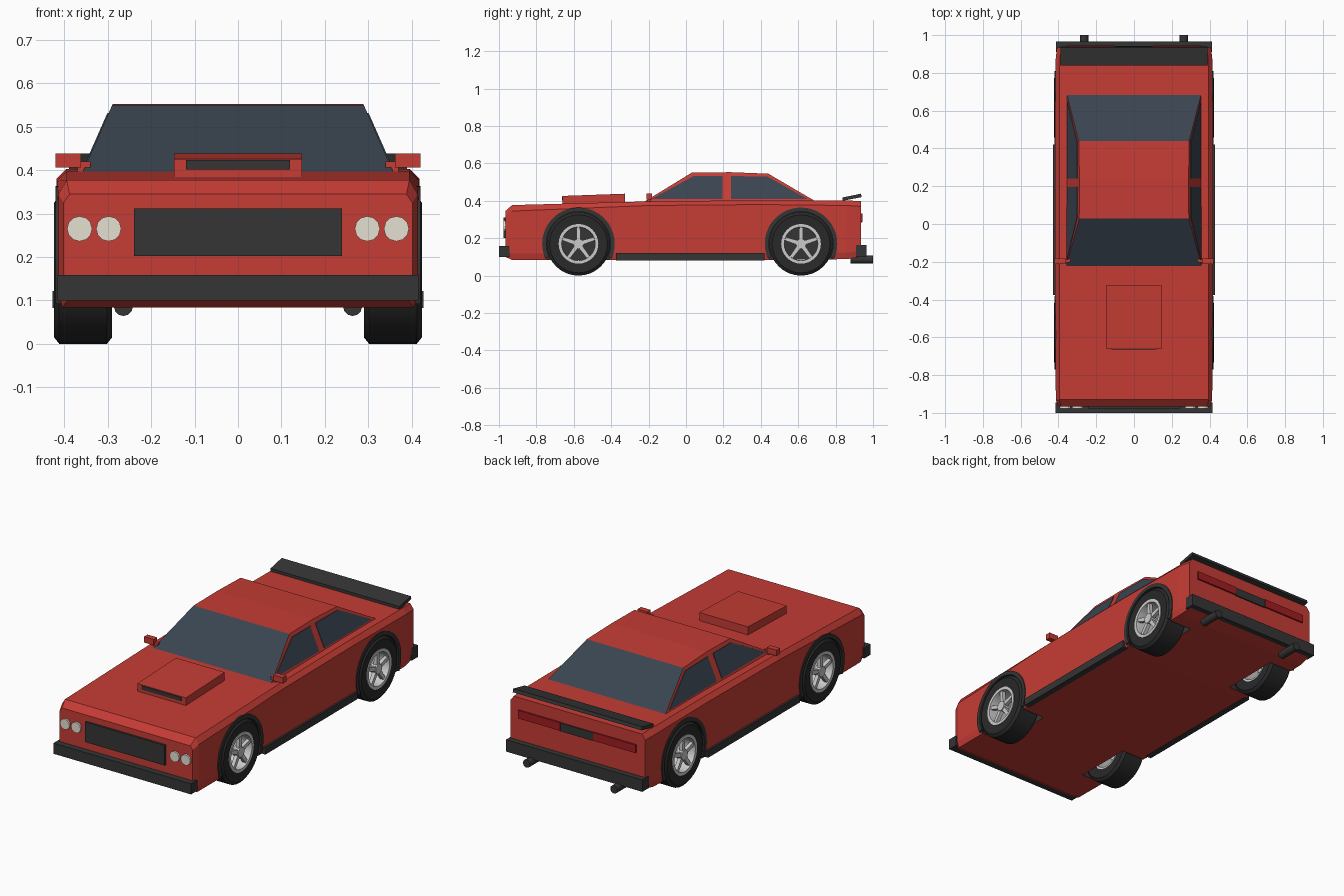
import bpy, bmesh, math
from mathutils import Matrix, Vector

if "Cube" in bpy.data.objects:
    bpy.data.objects.remove(bpy.data.objects["Cube"])


def material(name, rgb):
    m = bpy.data.materials.new(name)
    m.diffuse_color = (*rgb, 1)
    m.use_nodes = True
    m.node_tree.nodes["Principled BSDF"].inputs["Base Color"].default_value = m.diffuse_color
    return m


RED = material("red_paint", (0.56, 0.045, 0.035))
DARK = material("dark_trim", (0.035, 0.035, 0.035))
TYRE = material("rubber", (0.022, 0.022, 0.022))
GLASS = material("tinted_glass", (0.042, 0.058, 0.08))
LAMP = material("lamp_lens", (0.78, 0.75, 0.64))
TAIL = material("tail_lens", (0.36, 0.012, 0.015))
METAL = material("bright_metal", (0.6, 0.6, 0.6))


def finish(name, bm, *mats):
    bmesh.ops.recalc_face_normals(bm, faces=bm.faces)
    me = bpy.data.meshes.new(name)
    bm.to_mesh(me)
    bm.free()
    ob = bpy.data.objects.new(name, me)
    bpy.context.collection.objects.link(ob)
    for m in mats:
        me.materials.append(m)
    return ob


def smooth(ob):
    bpy.ops.object.select_all(action='DESELECT')
    ob.select_set(True)
    bpy.context.view_layer.objects.active = ob
    bpy.ops.object.shade_smooth_by_angle(angle=math.radians(35))


def loft(name, rings, mat, caps=True, closed=False):
    bm = bmesh.new()
    vs = [[bm.verts.new(p) for p in r] for r in rings]
    n = len(vs[0])
    pairs = list(zip(vs, vs[1:])) + ([(vs[-1], vs[0])] if closed else [])
    for a, b in pairs:
        for i in range(n):
            j = (i + 1) % n
            bm.faces.new((a[i], a[j], b[j], b[i]))
    if caps and not closed:
        bm.faces.new(vs[0])
        bm.faces.new(vs[-1])
    return finish(name, bm, mat)


def box(name, x, y, z, mat):
    rings = [[(x[0], yy, z[0]), (x[1], yy, z[0]), (x[1], yy, z[1]), (x[0], yy, z[1])] for yy in y]
    return loft(name, rings, mat)


def extrude_x(name, x0, x1, profile, mat):
    return loft(name, [[(x, y, z) for y, z in profile] for x in (x0, x1)], mat)


def cylinder(name, loc, r, depth, axis, n, mat):
    bm = bmesh.new()
    rot = Vector((0, 0, 1)).rotation_difference(Vector(axis)).to_matrix().to_4x4()
    bmesh.ops.create_cone(bm, cap_ends=True, segments=n, radius1=r, radius2=r, depth=depth,
                          matrix=Matrix.Translation(loc) @ rot)
    return finish(name, bm, mat)


def lathe(name, profile, cy, cz, n, mat, a0=0, a1=360):
    # sweep an (x, radius) section round the wheel axis
    full = a1 - a0 == 360
    rings = []
    for i in range(n if full else n + 1):
        a = math.radians(a0 + (a1 - a0) * i / n)
        rings.append([(x, cy + r * math.cos(a), cz + r * math.sin(a)) for x, r in profile])
    ob = loft(name, rings, mat, closed=full)
    smooth(ob)
    return ob


# lower body: y, bottom / side / top half widths, bottom / shoulder / top heights
sections = [(-0.966, 0.393, 0.402, 0.388, 0.10, 0.325, 0.345),
            (-0.93, 0.405, 0.414, 0.395, 0.084, 0.345, 0.377),
            (-0.2, 0.41, 0.418, 0.395, 0.084, 0.375, 0.397),
            (0.4, 0.41, 0.418, 0.395, 0.084, 0.38, 0.403),
            (0.86, 0.408, 0.416, 0.393, 0.088, 0.375, 0.402),
            (0.935, 0.40, 0.408, 0.387, 0.10, 0.37, 0.398)]
rings = []
for y, wb, ws, wt, zb, zs, zt in sections:
    half = [(wb, zb), (ws, zb + 0.035), (ws, zs), (wt, zt)]
    rings.append([(w, y, z) for w, z in half] + [(-w, y, z) for w, z in reversed(half)])
body = loft("body", rings, RED)

# wheel wells cut from the body
AXLES = (("front", -0.575), ("rear", 0.615))
WZ = 0.17
bpy.context.view_layer.objects.active = body
for end, cy in AXLES:
    for s in (-1, 1):
        cut = cylinder("well_cutter", (s * 0.385, cy, WZ), 0.186, 0.23, (1, 0, 0), 32, DARK)
        cut.hide_render = True
        mod = body.modifiers.new("well", 'BOOLEAN')
        mod.operation, mod.solver, mod.object = 'DIFFERENCE', 'EXACT', cut
        mod.material_mode = 'TRANSFER'
        bpy.ops.object.modifier_apply(modifier=mod.name)
        bpy.data.objects.remove(cut)


# cabin with glazed front and rear faces
def cabin_w(z):
    return 0.356 + (0.29 - 0.356) * (z - 0.4) / 0.15


outline = [(-0.248, 0.38), (0.03, 0.55), (0.235, 0.553), (0.44, 0.545), (0.722, 0.38)]
cabin = loft("cabin", [[(s * cabin_w(z), y, z) for y, z in outline] for s in (-1, 1)], RED)
cabin.data.materials.append(GLASS)
for f in cabin.data.polygons:
    if abs(f.normal.y) > 0.4 and f.normal.z > 0.2:
        f.material_index = 1

# side windows lie on the sloping cabin sides
windows = {"front_window": [(-0.185, 0.41), (0.04, 0.532), (0.195, 0.532), (0.195, 0.41)],
           "rear_window": [(0.24, 0.41), (0.24, 0.532), (0.435, 0.53), (0.65, 0.41)]}
for s in (-1, 1):
    for name, pts in windows.items():
        loft(name, [[(s * (cabin_w(z) + d), y, z) for y, z in pts] for d in (-0.01, 0.003)], GLASS)

# hood scoop and its opening
extrude_x("hood_scoop", -0.147, 0.147,
          [(-0.66, 0.375), (-0.66, 0.426), (-0.325, 0.438), (-0.325, 0.38)], RED)
box("scoop_opening", (-0.12, 0.12), (-0.664, -0.64), (0.402, 0.423), DARK)

# bumpers, grille, tail panel
box("front_bumper", (-0.416, 0.416), (-1.0, -0.945), (0.10, 0.158), DARK)
box("rear_bumper", (-0.412, 0.412), (0.91, 0.966), (0.10, 0.165), DARK)
box("grille", (-0.24, 0.24), (-0.977, -0.95), (0.202, 0.312), DARK)
box("tail_plate", (-0.1, 0.1), (0.92, 0.942), (0.285, 0.33), DARK)

# rear spoiler, tilted up towards the back
extrude_x("spoiler", -0.39, 0.39,
          [(0.838, 0.40), (0.838, 0.418), (0.935, 0.438), (0.94, 0.42)], DARK)

for s in (-1, 1):
    # lamps
    for x in (0.298, 0.365):
        cylinder("headlight", (s * x, -0.965, 0.265), 0.029, 0.022, (0, 1, 0), 12, LAMP)
    box("tail_light", sorted((s * 0.1, s * 0.355)), (0.92, 0.944), (0.288, 0.332), TAIL)
    # mirrors, sills, exhausts
    box("mirror", sorted((s * 0.362, s * 0.42)), (-0.212, -0.182), (0.406, 0.438), RED)
    box("mirror_arm", sorted((s * 0.34, s * 0.37)), (-0.205, -0.188), (0.385, 0.42), RED)
    box("side_skirt", sorted((s * 0.395, s * 0.428)), (-0.375, 0.42), (0.082, 0.122), DARK)
    smooth(cylinder("exhaust", (s * 0.264, 0.94, 0.086), 0.022, 0.12, (0, 1, 0), 12, DARK))

    for end, cy in AXLES:
        # arch trim
        lathe(end + "_arch", [(s * 0.40, 0.172), (s * 0.421, 0.172), (s * 0.421, 0.194), (s * 0.40, 0.194)],
              cy, WZ, 28, DARK, -24, 204)
        # tyre and rim
        lathe(end + "_tyre", [(s * x, r) for x, r in
              [(0.292, 0.105), (0.29, 0.155), (0.302, 0.17), (0.412, 0.17), (0.424, 0.155), (0.42, 0.105)]],
              cy, WZ, 32, TYRE)
        lathe(end + "_rim", [(s * x, r) for x, r in
              [(0.295, 0.106), (0.424, 0.106), (0.424, 0.09), (0.412, 0.088), (0.295, 0.094)]],
              cy, WZ, 32, METAL)
        smooth(cylinder(end + "_hub", (s * 0.405, cy, WZ), 0.027, 0.036, (1, 0, 0), 16, METAL))
        # five tapered spokes
        for k in range(5):
            a = math.radians(90 + 72 * k)
            u, v = (math.cos(a), math.sin(a)), (-math.sin(a), math.cos(a))
            pts = [(cy + u[0] * r + v[0] * w, WZ + u[1] * r + v[1] * w)
                   for r, w in ((0.015, -0.012), (0.093, -0.009), (0.093, 0.009), (0.015, 0.012))]
            extrude_x(end + "_spoke", s * 0.398, s * 0.418, pts, METAL)
